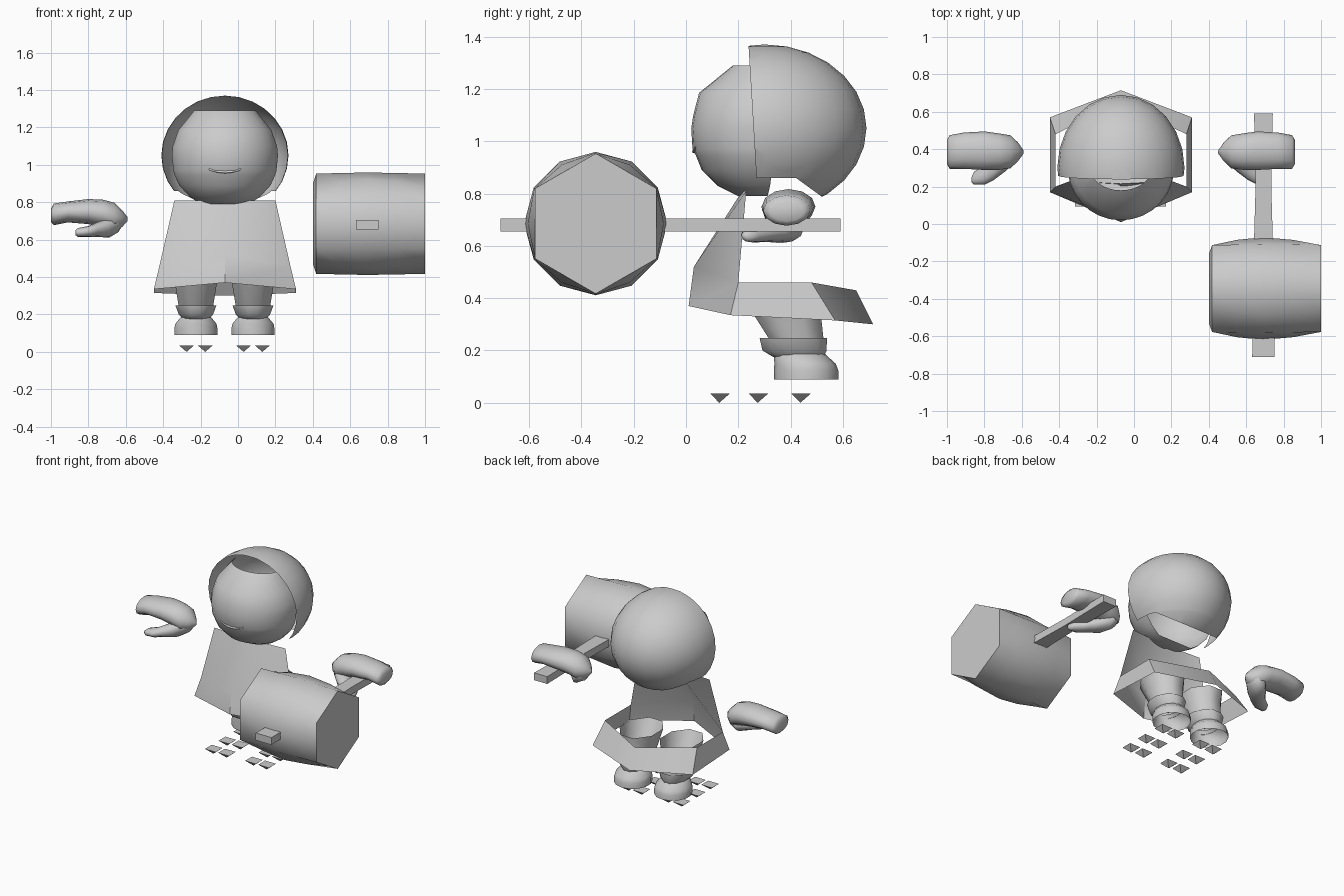
import bpy, bmesh, math
from mathutils import Vector

if "Cube" in bpy.data.objects:
    bpy.data.objects.remove(bpy.data.objects["Cube"])

CX = -0.07  # symmetry axis of the figure
grey = bpy.data.materials.new("plain_grey")
grey.diffuse_color = (0.6, 0.6, 0.6, 1)
grey.use_nodes = True
grey.node_tree.nodes["Principled BSDF"].inputs["Base Color"].default_value = grey.diffuse_color


def finish(name, bm, angle=45, recalc=True):
    """Turn a bmesh into a smooth object whose sharp edges stay crisp."""
    if recalc:
        bmesh.ops.recalc_face_normals(bm, faces=bm.faces)
    for f in bm.faces:
        f.smooth = True
    for e in bm.edges:
        e.smooth = len(e.link_faces) == 2 and e.calc_face_angle(0) < math.radians(angle)
    me = bpy.data.meshes.new(name)
    bm.to_mesh(me)
    bm.free()
    me.materials.append(grey)
    ob = bpy.data.objects.new(name, me)
    bpy.context.collection.objects.link(ob)
    return ob


def loft(bm, rings, closed=True, caps=(False, False)):
    """Skin a row of equal-length point rings."""
    vs = [[bm.verts.new(p) for p in r] for r in rings]
    n = len(vs[0])
    for a, b in zip(vs, vs[1:]):
        for i in range(n if closed else n - 1):
            j = (i + 1) % n
            bm.faces.new((a[i], a[j], b[j], b[i]))
    if caps[0]:
        bm.faces.new(vs[0][::-1])
    if caps[1]:
        bm.faces.new(vs[-1])
    return vs


def arc(n, start=0.0, sweep=2 * math.pi, closed=True):
    return [start + sweep * i / (n if closed else n - 1) for i in range(n)]


# Head: open face shell, (z, half width, front depth)
bm = bmesh.new()
profile = [(0.79, .13, .10), (0.83, .19, .18), (0.89, .245, .24), (0.945, .27, .262),
           (0.97, .277, .275), (1.05, .285, .28), (1.10, .28, .272),
           (1.185, .25, .25), (1.29, .165, .12)]
loft(bm, [[(CX + rx * math.cos(a), .30 - ry * math.sin(a), z)
           for a in arc(17, -0.12, math.pi + .24, False)] for z, rx, ry in profile], closed=False)
bm.faces.new([v for v in bm.verts if abs(v.co.z - .79) < 1e-4])
finish("head", bm, 60)

# Mouth: thin smiling lip
bm = bmesh.new()
xs = [-.085 + .17 * i / 8 for i in range(9)]
rows = []
for dz, out in ((.022, .0), (.004, .008), (0, -.01)):
    rows.append([(CX + x, .30 - .27 * math.sqrt(1 - (x / .275) ** 2) - out,
                  .953 + dz + 2.2 * x * x) for x in xs])
loft(bm, rows, closed=False)
finish("mouth", bm, 60)

# Hair: ellipsoid shell trimmed at the face and at the neck
bm = bmesh.new()
bmesh.ops.create_uvsphere(bm, u_segments=24, v_segments=14, radius=1)
for v in bm.verts:
    v.co = (CX + .34 * v.co.x, .30 + .39 * v.co.y, 1.05 + .32 * v.co.z)


def cut(co, no, clear=False):
    bmesh.ops.bisect_plane(bm, geom=bm.verts[:] + bm.edges[:] + bm.faces[:], plane_co=co,
                           plane_no=no, clear_inner=clear)


cut((0, .255, 1.1), (0, 1, .06), True)
cut((0, .42, .86), (0, 0, 1))
cut((0, .42, .86), (0, .08, .11))
gone = []
for f in bm.faces:
    c = f.calc_center_median()
    if c.z < min(.86, .86 - .727 * (c.y - .42)):
        gone.append(f)
bmesh.ops.delete(bm, geom=gone, context='FACES')
finish("hair", bm, 50)

# Dress: hexagonal skirt band with a front panel
bm = bmesh.new()


def hexagon(fy, fz, sx, ay, az, by, bz, ry, rz):
    return [(CX, fy, fz), (CX + sx, ay, az), (CX + sx, by, bz),
            (CX, ry, rz), (CX - sx, by, bz), (CX - sx, ay, az)]


hem, waist = loft(bm, [hexagon(.01, .37, .38, .17, .335, .57, .315, .715, .30),
                       hexagon(.03, .52, .35, .20, .46, .48, .46, .65, .43)])
left, mid, right = [bm.verts.new((CX + x, y, .81)) for x, y in ((-.27, .23), (0, .215), (.27, .23))]
bm.faces.new((waist[0], waist[1], right, mid))
bm.faces.new((waist[5], waist[0], mid, left))
finish("dress", bm, 48)


# Legs, cuffs and boots: stacked oval rings (z, centre y, half width, half depth)
def stack(name, x, rings, n):
    bm = bmesh.new()
    loft(bm, [[(x + rx * math.cos(a), cy + ry * math.sin(a), z) for a in arc(n, math.pi / n)]
              for z, cy, rx, ry in rings])
    finish(name, bm, 60)


for side, x in (("left", -.225), ("right", .08)):
    stack(side + "_leg", x, [(.42, .37, .13, .17), (.33, .39, .115, .137), (.235, .425, .098, .11)], 8)
    stack(side + "_cuff", x, [(.235, .42, .095, .11), (.247, .41, .113, .133), (.20, .415, .095, .127),
                              (.175, .43, .07, .10)], 12)
    stack(side + "_boot", x, [(.20, .43, .06, .09), (.183, .435, .085, .10), (.15, .455, .113, .117),
                              (.125, .459, .118, .123), (.09, .46, .118, .123)], 14)
    # Sole spikes: upside-down pyramids
    bm = bmesh.new()
    for dx in (-.05, .05):
        for y in (.13, .277, .44):
            c = Vector((x + dx, y, .035))
            base = [bm.verts.new(c + Vector((.041 * sx, .037 * sy, 0)))
                    for sx, sy in ((-1, -1), (1, -1), (1, 1), (-1, 1))]
            tip = bm.verts.new((c.x, y - .003, 0))
            bm.faces.new(base)
            for i in range(4):
                bm.faces.new((base[i], tip, base[(i + 1) % 4]))
    finish(side + "_spikes", bm, 20)

# Hands: curled fingers above, thumb below, (x, y, z, half depth, half height)
fingers = [(-1.0, .385, .73, .065, .035), (-.985, .385, .735, .09, .058), (-.91, .392, .748, .097, .056),
           (-.80, .392, .750, .103, .067), (-.72, .387, .740, .097, .073), (-.66, .386, .722, .088, .075),
           (-.62, .386, .712, .05, .045), (-.59, .385, .71, .008, .01)]
thumb = [(-.87, .235, .637, .012, .012), (-.855, .245, .638, .034, .024), (-.80, .265, .643, .055, .030),
         (-.75, .31, .655, .075, .040), (-.69, .365, .665, .085, .055), (-.64, .385, .69, .06, .05),
         (-.61, .385, .705, .02, .02)]
for side, s in (("left", 1), ("right", -1)):
    for part, rings in (("fingers", fingers), ("thumb", thumb)):
        bm = bmesh.new()
        loft(bm, [[(CX + s * (x - CX), cy + ry * math.cos(a), cz + rz * math.sin(a)) for a in arc(12)]
                  for x, cy, cz, ry, rz in rings], caps=(True, True))
        finish(side + "_" + part, bm, 70)

# Hammer head: hexagonal ends bulging to a twelve-sided middle
bm = bmesh.new()


def barrel_ring(x, r, bulge):
    pts = []
    for i, a in enumerate(arc(12, math.pi / 2)):
        k = r if i % 2 == 0 else r * (math.cos(math.pi / 6) * (1 - bulge) + bulge)
        pts.append((x, -.345 + k * math.cos(a), .685 + k * math.sin(a)))
    return pts


loft(bm, [barrel_ring(.40, .215, 0), barrel_ring(.418, .268, 0), barrel_ring(.55, .271, .7),
          barrel_ring(.69, .274, 1), barrel_ring(.85, .271, .7), barrel_ring(1.0, .268, 0)],
     caps=(True, True))
finish("hammer_head", bm, 50)

# Hammer handle: slightly waisted bar
bm = bmesh.new()
loft(bm, [[(.692 + hx * sx, y, .68 + .025 * sz) for sx, sz in ((-1, -1), (1, -1), (1, 1), (-1, 1))]
          for y, hx in ((-.71, .06), (-.08, .05), (.2, .042), (.59, .05))], caps=(True, True))
finish("hammer_handle", bm, 30)
